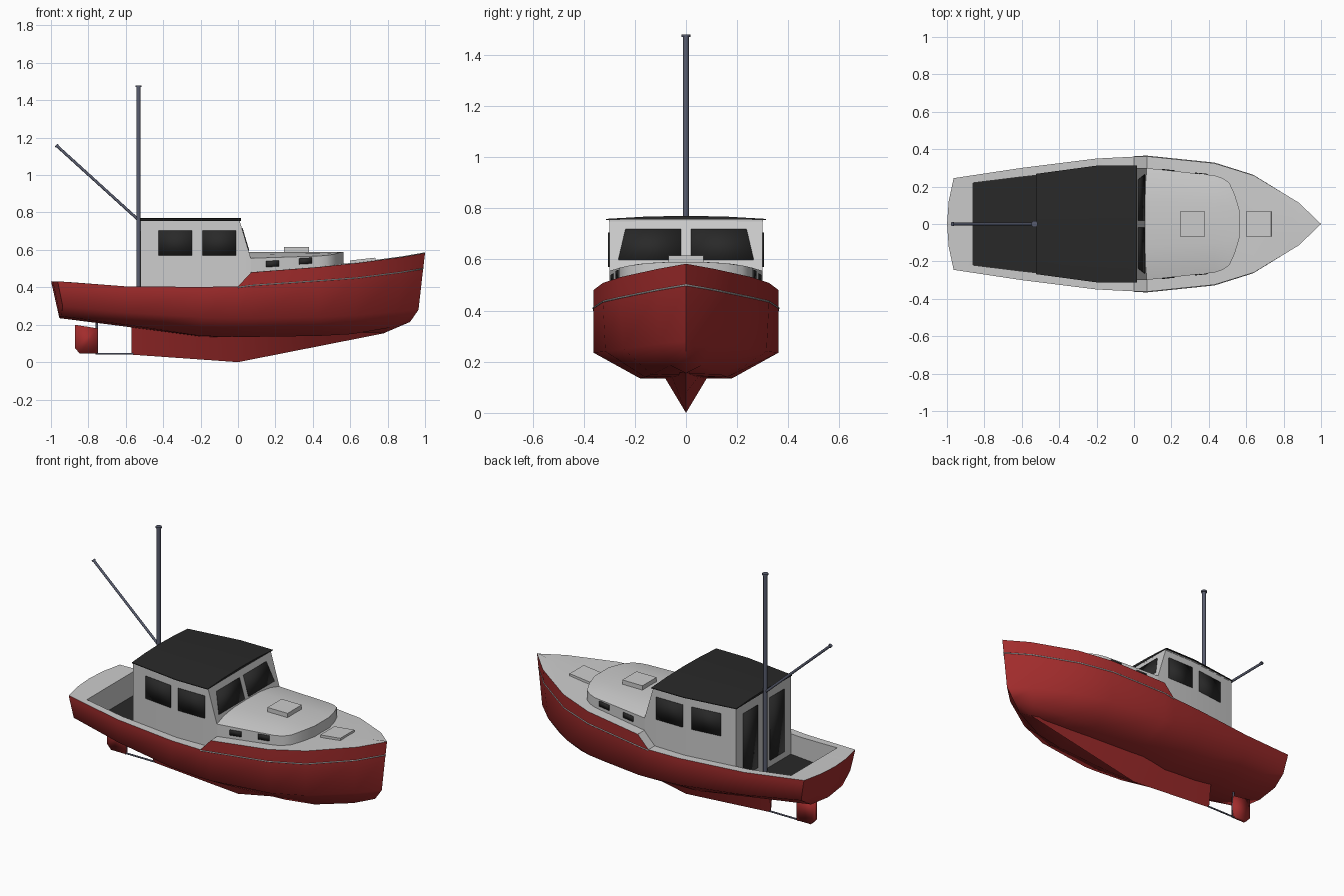
import bpy, bmesh, math
from mathutils import Vector

if "Cube" in bpy.data.objects:
    bpy.data.objects.remove(bpy.data.objects["Cube"])


def material(name, rgb):
    m = bpy.data.materials.new(name)
    m.diffuse_color = (*rgb, 1)
    m.use_nodes = True
    m.node_tree.nodes["Principled BSDF"].inputs["Base Color"].default_value = m.diffuse_color
    return m


RED = material("red_paint", (0.36, 0.025, 0.025))
DARK = material("dark", (0.022, 0.022, 0.022))
SLATE = material("slate_metal", (0.1, 0.11, 0.16))


def build(name, grids, mat=None, angle=30, polys=(), closed=False):
    """Join point grids (and loose polygons) into one mesh object."""
    bm = bmesh.new()
    for g in grids:
        vs = [[bm.verts.new(p) for p in row] for row in g]
        n = len(vs[0])
        for a, b in zip(vs, vs[1:]):
            for i in range(n if closed else n - 1):
                j = (i + 1) % n
                bm.faces.new((a[i], a[j], b[j], b[i]))
    for p in polys:
        bm.faces.new([bm.verts.new(q) for q in p])
    bmesh.ops.remove_doubles(bm, verts=bm.verts, dist=1e-4)
    bmesh.ops.recalc_face_normals(bm, faces=bm.faces)
    me = bpy.data.meshes.new(name)
    bm.to_mesh(me)
    bm.free()
    if mat:
        me.materials.append(mat)
    ob = bpy.data.objects.new(name, me)
    bpy.context.collection.objects.link(ob)
    bpy.ops.object.select_all(action='DESELECT')
    ob.select_set(True)
    bpy.context.view_layer.objects.active = ob
    bpy.ops.object.shade_smooth_by_angle(angle=math.radians(angle))
    return ob


def flip(p):
    return (p[0], -p[1], p[2])


def mirrored(half):
    """Full row from a half row that ends on the centreline."""
    return list(half) + [flip(p) for p in reversed(half[:-1])]


def pane(name, pts, mat=DARK, thick=0.008):
    ob = build(name, [], mat, polys=[pts])
    m = ob.modifiers.new("thickness", 'SOLIDIFY')
    m.thickness, m.offset = thick, 0


def rod(name, a, b, r, mat=SLATE, sides=12):
    a, b = Vector(a), Vector(b)
    bpy.ops.mesh.primitive_cylinder_add(vertices=sides, radius=r, depth=(b - a).length, location=(a + b) / 2)
    ob = bpy.context.object
    ob.name = name
    ob.rotation_euler = (b - a).to_track_quat('Z', 'Y').to_euler()
    ob.data.materials.append(mat)
    bpy.ops.object.shade_smooth_by_angle(angle=math.radians(40))


def box(name, loc, size, tilt=0, mat=None):
    bpy.ops.mesh.primitive_cube_add(size=1, location=loc, rotation=(0, tilt, 0))
    ob = bpy.context.object
    ob.name = name
    ob.scale = size
    if mat:
        ob.data.materials.append(mat)


# Hull stations: x, sheer y, sheer z, stripe z, chine y, chine z, bilge y, bilge z, bottom z
stations = [
    (-.965, .245, .432, .41, .235, .30, .15, .245, .235),
    (-.6, .30, .405, .385, .295, .265, .17, .20, .19),
    (-.2, .35, .402, .385, .35, .24, .18, .14, .135),
    (0, .36, .405, .40, .36, .235, .18, .135, .135),
    (.07, .362, .48, .41, .361, .235, .18, .135, .137),
    (.43, .325, .508, .435, .315, .24, .16, .14, .142),
    (.64, .26, .53, .45, .245, .25, .135, .15, .147),
    (.88, .115, .562, .48, .105, .27, .06, .185, .153),
    (1, 0, .583, .50, 0, .28, 0, .215, .155)]
stem_x = (1, .99, .965, .92, .78)


def transom_x(y, z):
    return -1 + .225 * (.435 - z) + .035 * (y / .245) ** 2


halves = []
for k, (x, ys, zs, zt, yc, zc, yb, zb, zk) in enumerate(stations):
    row = []
    for (y, z), xe in zip(((ys, zs), (ys, zt), (yc, zc), (yb, zb), (0, zk)), stem_x):
        px = x if x <= .43 else .43 + (x - .43) * (xe - .43) / .57
        row.append((transom_x(y, z) if k == 0 else px, y, z))
    halves.append(row)
transom = [[(transom_x(y * f, z), y * f, z) for f in (1, .5, 0, -.5, -1)] for _, y, z in halves[0]]
build("hull", [[mirrored(h) for h in halves], transom], RED, 65)

# Light stripe along the raised bow
cu = bpy.data.curves.new("bow_stripe", 'CURVE')
cu.dimensions = '3D'
cu.bevel_depth, cu.bevel_resolution = .0035, 1
path = [h[1] for h in halves[3:]]
path = path + [flip(p) for p in reversed(path[:-1])]
sp = cu.splines.new('POLY')
sp.points.add(len(path) - 1)
for q, p in zip(sp.points, path):
    q.co = (*p, 1)
bpy.context.collection.objects.link(bpy.data.objects.new("bow_stripe", cu))

# Deck: side strips, stern piece and foredeck
sheer = [h[0] for h in halves]
inner = [(-.86, .22, .425), (-.6, .252, .405), (-.2, .295, .402), (0, .295, .405), (.07, .295, .48)]
side = [[s, i] for s, i in zip(sheer, inner)]
port = [[flip(p) for p in r] for r in side]
fore = [mirrored([p, (p[0], 0, p[2] + .004)]) for p in sheer[4:]]
stern = [transom[0], [(-.86, .22 * f, .425) for f in (1, .5, 0, -.5, -1)]]
build("deck", [side, port, fore, stern], None, 20)

# Cockpit well
FLOOR = .28
rim = [(-.52, .2615, .404), inner[1], inner[0]]
rim = rim + [flip(p) for p in reversed(rim)]
base = [(x, y, FLOOR) for x, y, z in rim]
build("cockpit_walls", [[rim, base]])
build("cockpit_floor", [], DARK, polys=[base])

# Wheelhouse walls with raked front
plan = [(-.52, .262), (-.2, .30), (.07, .30)]


def wall_loop(z, front):
    half = [(min(x, front), y, z) for x, y in plan]
    return half + [flip(p) for p in reversed(half)]


build("wheelhouse", [[wall_loop(FLOOR, .07), wall_loop(.55, .07), wall_loop(.752, .01)]], None, 15, closed=True)


def roof(name, z, edge, outline, mat):
    fs = (1, .5, 0, -.5, -1)
    top = [[(x, y * f, z + edge + .012 * (1 - f * f)) for f in fs] for x, y in outline]
    low = [[(x, y * f, z + .012 * (1 - f * f) * .2) for f in fs] for x, y in outline]
    loops = [t + l[::-1] for t, l in zip(top, low)]
    build(name, [loops], mat, 25, polys=[loops[0], loops[-1]], closed=True)


roof("roof_crown", .748, .006, [(-.52, .263), (-.2, .302), (.011, .302)], None)
roof("roof", .7545, .004, [(-.525, .268), (-.2, .312), (.015, .312)], DARK)


# Wheelhouse windows and aft door panels
def wall_y(x):
    return .30 if x > -.2 else .30 + (x + .2) * .038 / .32


def screen_x(z):
    return .01 + .06 * (.752 - z) / .202


for s, tag in ((1, "left"), (-1, "right")):
    for n, (a, b) in enumerate(((-.425, -.245), (-.19, -.012))):
        pane(f"side_window_{tag}_{n}", [(x, s * wall_y(x), z) for x, z in ((a, .57), (b, .57), (b, .705), (a, .705))])
    pane(f"windscreen_{tag}", [(screen_x(z), s * y, z) for y, z in ((.02, .597), (.265, .597), (.237, .717), (.02, .717))])
    pane(f"door_panel_{tag}", [(-.52, s * y, z) for y, z in ((.06, .32), (.195, .32), (.195, .70), (.06, .70))])
    for n, (a, z) in enumerate(((.15, .508), (.325, .523))):
        pane(f"trunk_window_{tag}_{n}", [(x, s * (.30 - .108 * (x - .06)), h) for x, h in
             ((a, z), (a + .07, z + .004), (a + .07, z + .036), (a, z + .032))])

# Low trunk cabin ahead of the wheelhouse
trunk = [(.06, .30), (.43, .26), (.475, .245), (.51, .22), (.54, .155), (.565, .07)]
top, rim_l = [], []
for x, y in trunk:
    row = [(x, y * f, .59 - .035 * (y * f / .3) ** 3) for f in (1, .75, .4, 0)]
    top.append(mirrored(row))
    rim_l.append(row[0])
rim_l += [flip(p) for p in reversed(rim_l)]
nose = [top[-1], [(.568, p[1], p[2]) for p in top[-1]]]
front = [[nose[0][0], nose[0][-1]], [(.565, .07, .47), (.565, -.07, .47)]]
build("trunk_cabin", [top, [rim_l, [(x, y, .47) for x, y, z in rim_l]]], None, 35)
box("trunk_hatch", (.3125, 0, .597), (.135, .135, .036))
box("fore_hatch", (.6675, 0, .541), (.135, .135, .02), -.11)

# V-shaped keel
keel = [(-.57, .02, .215, .04), (0, .09, .15, 0), (.4, .06, .155, .079), (.78, .004, .16, .154)]
rows = [[(x, w, t), (x, 0, b), (x, -w, t)] for x, w, t, b in keel]
build("keel", [rows], RED, 20, polys=[rows[0]])

# Rudder, its post and the shoe bar
pane("rudder", [(-.75, 0, .045), (-.845, 0, .045), (-.872, 0, .075), (-.872, 0, .20), (-.75, 0, .18)], RED, .022)
rod("rudder_post", (-.755, 0, .04), (-.755, 0, .23), .006)
rod("rudder_shoe", (-.76, 0, .045), (-.56, 0, .045), .005)

# Mast and boom with end caps
rod("mast", (-.532, 0, FLOOR), (-.532, 0, 1.475), .0115)
rod("mast_cap", (-.532, 0, 1.47), (-.532, 0, 1.48), .017)
rod("boom", (-.532, 0, .76), (-.967, 0, 1.155), .0075)
rod("boom_cap", (-.966, 0, 1.154), (-.972, 0, 1.16), .011)
